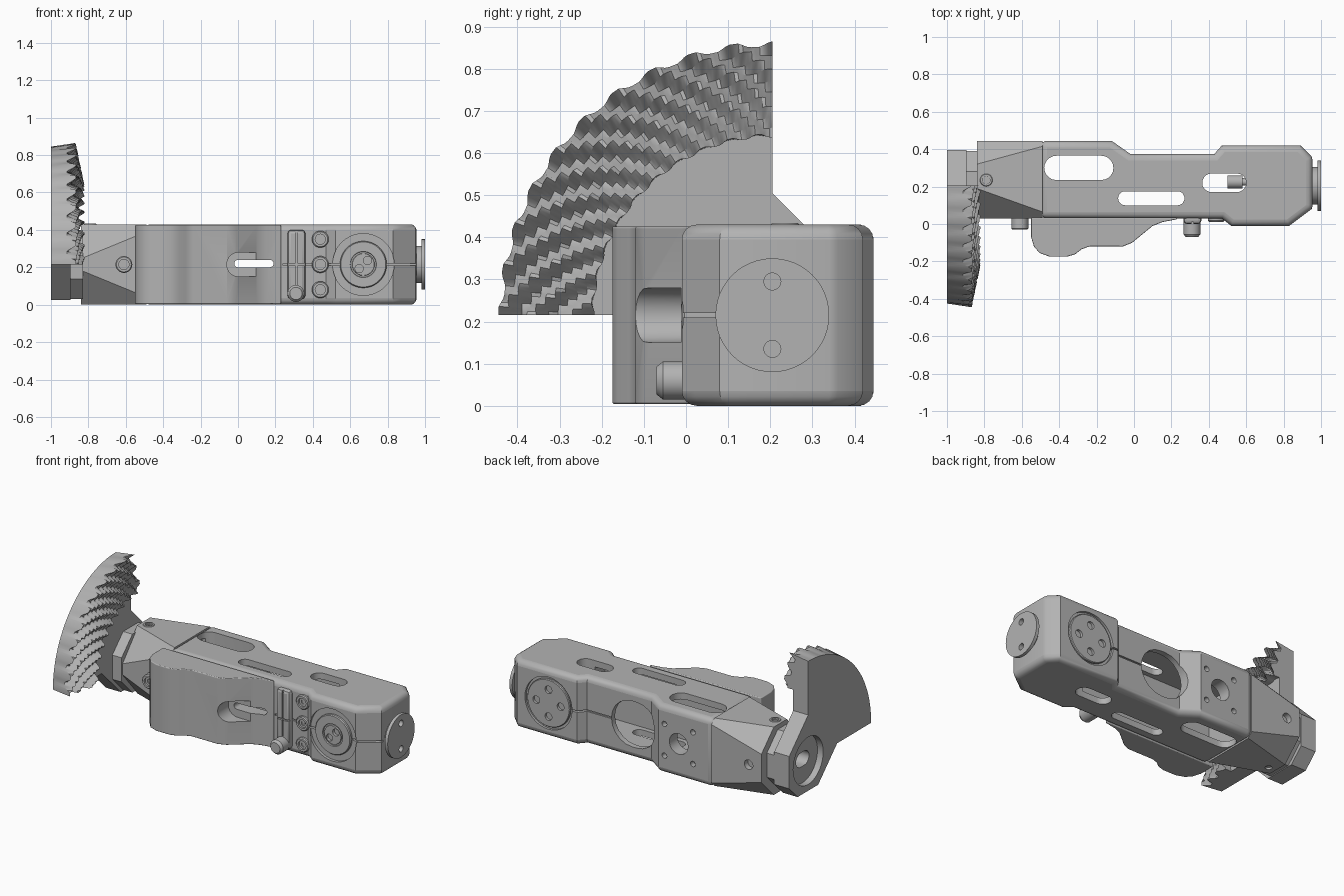
import bpy, bmesh, math
from mathutils import Vector

if "Cube" in bpy.data.objects:
    bpy.data.objects.remove(bpy.data.objects["Cube"])

grey = bpy.data.materials.new("machined grey")
grey.use_nodes = True
grey.diffuse_color = (0.45, 0.45, 0.45, 1)
grey.node_tree.nodes["Principled BSDF"].inputs["Base Color"].default_value = (0.45, 0.45, 0.45, 1)

CY, CZ = 0.205, 0.215   # shared axis of hub, end cap and gear
MAPS = {"x": lambda u, v, w: (w, u, v),
        "y": lambda u, v, w: (u, w, v),
        "z": lambda u, v, w: (u, v, w)}


def finish(name, bm, smooth=True):
    bmesh.ops.recalc_face_normals(bm, faces=bm.faces)
    me = bpy.data.meshes.new(name)
    bm.to_mesh(me)
    bm.free()
    ob = bpy.data.objects.new(name, me)
    bpy.context.collection.objects.link(ob)
    me.materials.append(grey)
    if smooth:
        shade(ob)
    return ob


def shade(ob):
    bpy.ops.object.select_all(action="DESELECT")
    ob.select_set(True)
    bpy.context.view_layer.objects.active = ob
    bpy.ops.object.shade_smooth_by_angle(angle=math.radians(32))


def prism(name, pts, axis, a, b):
    bm = bmesh.new()
    rings = [[bm.verts.new(MAPS[axis](u, v, w)) for u, v in pts] for w in (a, b)]
    n = len(pts)
    for r in rings:
        bm.faces.new(r)
    for i in range(n):
        j = (i + 1) % n
        bm.faces.new((rings[0][i], rings[0][j], rings[1][j], rings[1][i]))
    return finish(name, bm)


def lathe(name, profile, axis, u, v, steps=40):
    """Closed solid of (radius, height) points turned about an axis."""
    bm = bmesh.new()
    rings = []
    for r, h in profile:
        rings.append([bm.verts.new(MAPS[axis](u + r * math.cos(t), v + r * math.sin(t), h))
                      for t in (2 * math.pi * k / steps for k in range(steps))])
    for p, q in zip(rings, rings[1:]):
        for k in range(steps):
            m = (k + 1) % steps
            bm.faces.new((p[k], p[m], q[m], q[k]))
    bm.faces.new(rings[0])
    bm.faces.new(rings[-1])
    return finish(name, bm)


def rod(axis, u, v, r, a, b, name="cutter"):
    return lathe(name, [(r, a), (r, b)], axis, u, v)


def slot(axis, u0, u1, v0, v1, a, b):
    r = (v1 - v0) / 2
    pts = []
    for c, start in ((u1 - r, -90), (u0 + r, 90)):
        for k in range(11):
            t = math.radians(start + 18 * k)
            pts.append((c + r * math.cos(t), v0 + r + r * math.sin(t)))
    return prism("cutter", pts, axis, a, b)


def box(x0, x1, y0, y1, z0, z1, name="cutter"):
    return prism(name, [(x0, y0), (x1, y0), (x1, y1), (x0, y1)], "z", z0, z1)


def bake(ob):
    dg = bpy.context.evaluated_depsgraph_get()
    me = bpy.data.meshes.new_from_object(ob.evaluated_get(dg))
    ob.modifiers.clear()
    ob.data = me
    shade(ob)


def bevel(ob, width, angle=60, segments=4):
    m = ob.modifiers.new("bevel", "BEVEL")
    m.width, m.segments, m.limit_method = width, segments, "ANGLE"
    m.angle_limit = math.radians(angle)
    bake(ob)


def cut(ob, cutters):
    for c in cutters:
        m = ob.modifiers.new("cut", "BOOLEAN")
        m.operation, m.solver, m.object = "DIFFERENCE", "EXACT", c
        bake(ob)
        bpy.data.objects.remove(c)


# Main shell
outline = [(-0.5, 0.03), (0.47, 0.03), (0.52, -0.01), (0.83, -0.01), (0.87, 0.02), (0.95, 0.08),
           (0.955, 0.1), (0.955, 0.34), (0.95, 0.36), (0.89, 0.42), (0.47, 0.42), (0.43, 0.375),
           (-0.02, 0.375), (-0.12, 0.445), (-0.5, 0.445)]
shell = prism("main_shell", outline, "z", 0, 0.43)
bevel(shell, 0.035)
holes = [box(-0.49, 0.52, 0.07, 0.34, 0.04, 0.39),
         slot("z", -0.48, -0.11, 0.235, 0.365, -1, 1),
         slot("z", -0.085, 0.27, 0.1, 0.175, -1, 1),
         slot("z", 0.365, 0.6, 0.17, 0.27, -1, 1),
         slot("y", -0.02, 0.19, 0.2, 0.24, -1, 0.2),
         slot("y", -0.06, 0.26, 0.07, 0.36, 0.2, 1),
         rod("y", -0.26, CZ, 0.065, 0.3, 1),
         box(0.24, 0.56, -0.1, 0.04, 0.21, 0.22),
         box(0.79, 1, -0.1, 0.09, 0.21, 0.22),
         box(0.26, 0.53, 0.365, 0.5, 0.21, 0.22)]
for dx in (-0.1, 0.1):
    for dz in (-0.1, 0.1):
        holes.append(rod("y", -0.26 + dx, CZ + dz, 0.017, 0.41, 0.5))
# Ring grooves around the two joint discs of the head
for a, b in ((-0.1, 0.008), (0.405, 0.5)):
    holes.append(rod("y", 0.67, CZ, 0.165, a, b))
cut(shell, holes)


# Tapered neck from an octagon to the full body section
def section(x, front, back):
    y0, y1 = 0.03, 0.445
    half = [(y0, front * 1.15), (y0 + front, 0), (y1 - back, 0), (y1, back)]
    return [(x, y, z) for y, z in half] + [(x, y, 0.43 - z) for y, z in half]


bm = bmesh.new()
for p in section(-0.84, 0.16, 0.125) + section(-0.64, 0.15, 0.125) + section(-0.49, 0.035, 0.03):
    bm.verts.new(p)
bmesh.ops.convex_hull(bm, input=bm.verts)
bmesh.ops.dissolve_limit(bm, angle_limit=0.02, verts=bm.verts, edges=bm.edges)
neck = finish("tapered_neck", bm, False)
cut(neck, [rod("z", -0.79, 0.235, 0.02, 0.39, 0.5), rod("z", -0.79, 0.235, 0.02, -0.1, 0.04),
           rod("y", -0.75, CZ, 0.03, 0.41, 0.5)])

# Front cover bulge
cover = prism("front_cover", [(-0.55, 0.035), (-0.55, -0.07), (-0.535, -0.12), (-0.505, -0.155), (-0.45, -0.175),
                              (-0.36, -0.175), (-0.315, -0.162), (-0.28, -0.135), (-0.24, -0.12),
                              (-0.06, -0.12), (-0.01, -0.1), (0.1, -0.01), (0.15, 0.01), (0.23, 0.025),
                              (0.23, 0.035)], "z", 0.004, 0.426)
bevel(cover, 0.04)
cut(cover, [slot("y", -0.06, 0.24, 0.15, 0.28, -1, -0.012),
            slot("y", -0.02, 0.19, 0.2, 0.24, -1, 1)])

# Clamp strip and lower button between cover and head
strip = box(0.265, 0.36, 0.0, 0.05, 0.03, 0.4, "clamp_strip")
bevel(strip, 0.018, segments=2)
cut(strip, [box(0.2, 0.4, -0.1, 0.012, 0.21, 0.22), box(0.307, 0.317, -0.1, 0.01, 0, 0.5)])
lathe("lower_button", [(0.045, 0.04), (0.045, -0.055), (0.033, -0.07)], "y", 0.31, 0.06)


# Screws: raised collar with a sunken socket
def screw(name, axis, u, v, r, base, top):
    s = 1 if top > base else -1
    lathe(name, [(r, base), (r, top - s * 0.006), (r * 0.88, top), (r * 0.6, top),
                 (r * 0.6, top - s * 0.012), (r * 0.3, top - s * 0.012), (r * 0.3, top - s * 0.02)],
          axis, u, v, 28)


for i, z in enumerate((0.08, CZ, 0.35)):
    screw(f"head_screw_{i}", "y", 0.44, z, 0.045, 0.05, 0.012)
screw("neck_front_boss", "y", -0.61, CZ, 0.045, 0.1, -0.03)
for z0, z1 in ((0.41, 0.434), (0.02, -0.0)):
    screw("neck_screw", "z", -0.79, 0.235, 0.035, z0, z1)

# Joint discs on the head, front and back
front_disc = lathe("front_joint_disc", [(0.125, 0.1), (0.125, -0.004), (0.12, -0.01), (0.07, -0.01),
                                        (0.068, -0.002), (0.06, -0.002), (0.058, -0.01)], "y", 0.67, CZ, 48)
cut(front_disc, [rod("y", 0.67 + d, CZ + d, 0.022, -0.1, 0.015) for d in (-0.022, 0.022)])
back_disc = lathe("back_joint_disc", [(0.15, 0.3), (0.15, 0.415), (0.146, 0.42)], "y", 0.67, CZ, 48)
cut(back_disc, [rod("y", 0.67 + 0.085 * math.cos(t), CZ + 0.085 * math.sin(t), 0.024, 0.39, 0.5)
                for t in (math.pi / 2 * k for k in range(4))])

# Round cap on the free end
cap = lathe("end_cap", [(0.1, 0.9), (0.1, 0.98), (0.135, 0.98), (0.135, 1.0)], "x", CY, CZ, 48)
cut(cap, [rod("x", CY, CZ + d, 0.02, 0.96, 1.1) for d in (-0.08, 0.08)])

# Small motor inside the shell
lathe("inner_motor", [(0.035, 0.5), (0.035, 0.58), (0.02, 0.58), (0.02, 0.62)], "x", 0.225, CZ, 24)

# Hub and flat web that carry the gear
web_pts = [(CY - 0.44 * math.cos(t), CZ + 0.44 * math.sin(t)) for t in (math.pi / 48 * k for k in range(25))]
web_pts += [(CY, 0.505), (0.395, 0.315), (0.395, 0.11), (0.31, 0.025), (0.105, 0.025), (-0.085, CZ)]
web = prism("gear_web", web_pts, "x", -1.0, -0.895)
octagon = [(CY + 0.2 * math.cos(t), CZ + 0.2 * math.sin(t)) for t in (math.pi / 4 * (k + 0.5) for k in range(8))]
hub = prism("neck_collar", octagon, "x", -0.9, -0.83)
cut(web, [rod("x", CY, CZ, 0.15, -1.1, -0.96), slot("x", 0.14, 0.27, 0.17, 0.26, -1.1, -0.8)])
cut(hub, [slot("x", 0.14, 0.27, 0.17, 0.26, -1.1, -0.85)])

# Quarter bevel gear with spiral teeth
TEETH, STEPS, RINGS = 10, 100, 10
bm = bmesh.new()
rows = []
for i in range(STEPS + 1):
    t = math.pi / 2 * i / STEPS
    row = []
    for k in range(RINGS + 1):
        f = k / RINGS
        twist = 0.3 * f + 0.08 * f * f
        phase = ((t + twist) / (math.pi / 2) * TEETH) % 1
        tooth = min(1, max(0, 1.5 - abs(phase - 0.5) * 4.2))
        depth = (0.032 + 0.016 * f) * (1 - tooth)
        r = 0.43 + 0.22 * f - depth * 0.25
        row.append((r, -0.822 - 0.045 * f - depth))
    row = [(0.425, -1.0)] + row + [(0.63, -1.0)]
    rows.append([bm.verts.new((x, CY - r * math.cos(t), CZ + r * math.sin(t))) for r, x in row])
n = len(rows[0])
for p, q in zip(rows, rows[1:]):
    for k in range(n):
        m = (k + 1) % n
        bm.faces.new((p[k], p[m], q[m], q[k]))
bm.faces.new(rows[0])
bm.faces.new(rows[-1])
finish("spiral_gear_sector", bm)
